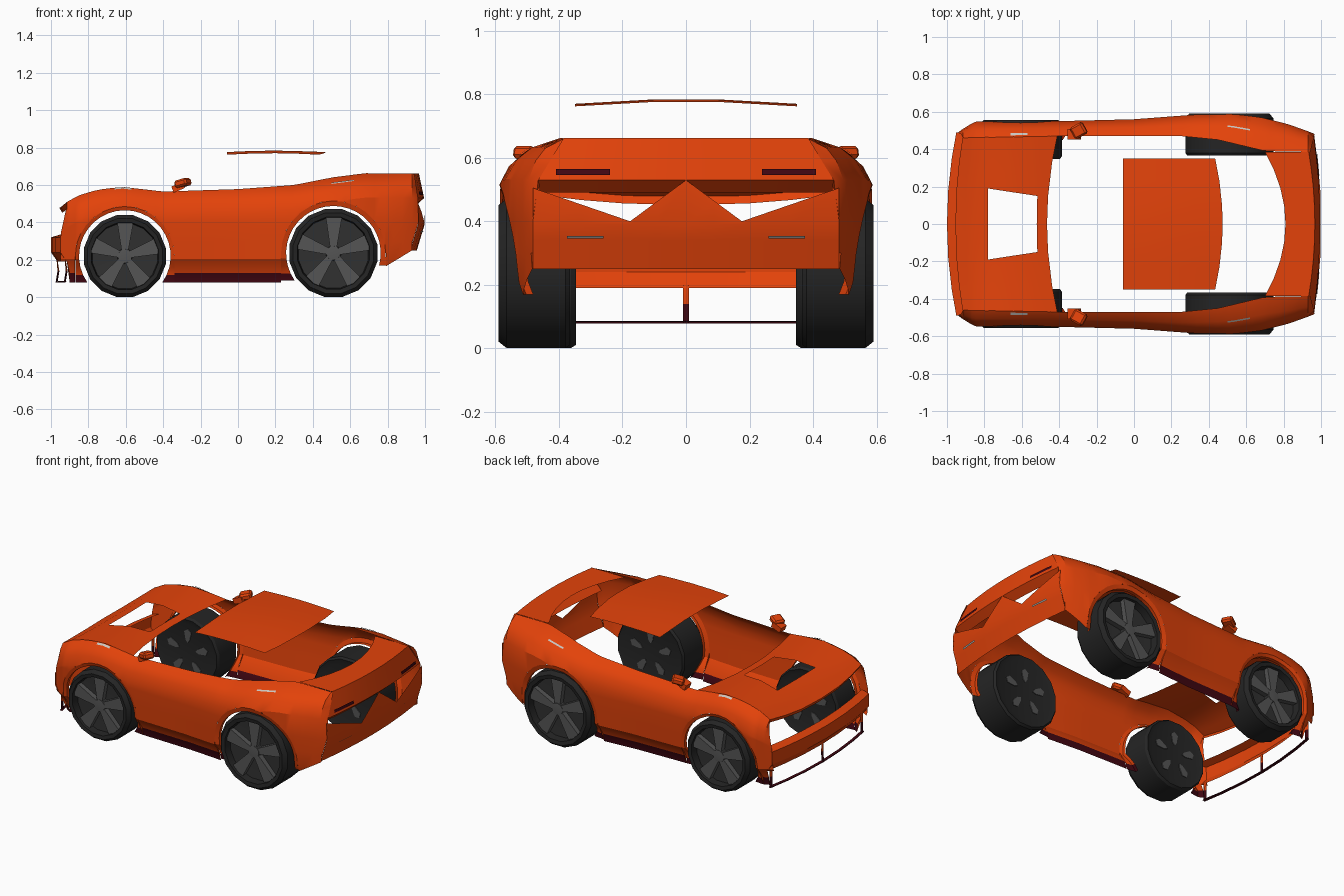
import bpy, bmesh, math
from mathutils import Vector, Matrix

if "Cube" in bpy.data.objects:
    bpy.data.objects.remove(bpy.data.objects["Cube"])


def material(name, rgb):
    m = bpy.data.materials.new(name)
    m.diffuse_color = (*rgb, 1)
    m.use_nodes = True
    m.node_tree.nodes["Principled BSDF"].inputs["Base Color"].default_value = m.diffuse_color
    return m


ORANGE = material("orange paint", (0.77, 0.055, 0.003))
MAROON = material("dark maroon trim", (0.055, 0.002, 0.006))
BLACK = material("tyre black", (0.018, 0.018, 0.018))
DARK = material("rim dark grey", (0.03, 0.03, 0.03))
GREY = material("spoke grey", (0.09, 0.09, 0.09))
PALE = material("pale marker", (0.6, 0.57, 0.53))


def lin(table, x):
    if x <= table[0][0]:
        return table[0][1]
    for (a, u), (b, v) in zip(table, table[1:]):
        if x <= b:
            return u + (v - u) * (x - a) / (b - a)
    return table[-1][1]


def finish(name, bm, mats, mirror=False, closed=False, trim_z=None):
    bmesh.ops.remove_doubles(bm, verts=bm.verts, dist=0.0002)
    bmesh.ops.recalc_face_normals(bm, faces=bm.faces)
    if not closed:  # open sheets face away from the car's middle
        mid = Vector((0, 0, 0.25))
        if sum(f.normal.dot(f.calc_center_median() - mid) * f.calc_area() for f in bm.faces) < 0:
            bmesh.ops.reverse_faces(bm, faces=bm.faces)
    if trim_z:
        for f in bm.faces:
            f.material_index = int(f.calc_center_median().z < trim_z)
    me = bpy.data.meshes.new(name)
    bm.to_mesh(me)
    bm.free()
    for m in mats:
        me.materials.append(m)
    me.shade_smooth()
    me.set_sharp_from_angle(angle=math.radians(28))
    ob = bpy.data.objects.new(name, me)
    bpy.context.collection.objects.link(ob)
    if mirror:
        mod = ob.modifiers.new("mirror", 'MIRROR')
        mod.use_axis = (False, True, False)
        mod.use_mirror_merge = False
    return ob


def add_grid(bm, rows, skip=lambda i, j: False):
    vs = [[bm.verts.new(p) for p in r] for r in rows]
    for i in range(len(vs) - 1):
        for j in range(len(vs[0]) - 1):
            if not skip(i, j):
                bm.faces.new((vs[i][j], vs[i][j + 1], vs[i + 1][j + 1], vs[i + 1][j]))


def sheet(name, rows, mats=(ORANGE,), skip=lambda i, j: False, **kw):
    bm = bmesh.new()
    add_grid(bm, rows, skip)
    return finish(name, bm, mats, **kw)


# Body side curves: top line, half width, inner edge, lower edge
TOP = [(-.95, .49), (-.85, .545), (-.75, .575), (-.62, .59), (-.4, .565), (0, .578), (.3, .6), (.5, .64), (.68, .663), (.96, .66)]
WIDE = [(-.95, .49), (-.85, .547), (-.4, .55), (0, .56), (.33, .585), (.52, .59), (.68, .57), (.82, .535), (.96, .485)]
INNER = [(-.95, .46), (-.4, .47), (.25, .47), (.45, .45), (.7, .39), (.96, .385)]
LOW = [(-.95, .19), (-.915, .19), (-.9, .08), (.3, .08), (.5, .165), (.79, .165), (.93, .25), (.96, .25)]
REAR = [(.25, .955), (.4, 1.0), (.53, .995), (.66, .965)]
ARCHES = [(-.605, .22, .265, .245, -35, 215), (.51, .235, .28, .253, -15, 215)]


def rear_x(y, z):
    return lin(REAR, z) - .035 * (y / .48) ** 2


def low(x):
    for cx, cz, r, *_ in ARCHES:
        if abs(x - cx) <= r + 1e-6:
            return cz + math.sqrt(max(0, r * r - (x - cx) ** 2))
    return lin(LOW, x)


def side_y(x, z):
    w = lin(WIDE, x)
    t = w - lin(INNER, x)
    y = w - lin([(0, t), (.03, t * .48), (.07, t * .2), (.13, 0)], lin(TOP, x) - z)
    tuck = [(.08, .078), (.13, .07), (.205, .015), (.4, 0)] if x < .6 else [(.08, .06), (.21, .015), (.4, 0)]
    return y - lin(tuck, z)


# Body sides with wheel openings
stations = [-.95, -.915, -.9, -.3, -.15, 0, .1, .18, .83, .88, .93, .96]
for cx, cz, r, *_ in ARCHES:
    stations += [cx + r * math.cos(math.pi * k / 14) for k in range(15)]
    stations += [cx - r - .001, cx + r + .001]
rows = []
for x in sorted(stations):
    t, row = lin(TOP, x), []
    for lv in (.08, .13, .205, .3, min(.4, t - .14), t - .13, t - .07, t - .03, t):
        z = max(lv, low(x))
        y = side_y(x, z)
        xx = x
        if x == -.95:
            xx += .035 * max(0, (z - .33) / .16)
        if x == .96:  # rear corner follows the tail's edge
            y = lin([(.25, .482), (.505, .482), (.53, .465), (.66, .385)], z)
            xx = rear_x(y, z)
        row.append((xx, y, z))
    rows.append(row)
sheet("body_side", rows, (ORANGE, MAROON), mirror=True, trim_z=.13)

# Wheel arch lips
for n, (cx, cz, r, ri, a0, a1) in zip(("front", "rear"), ARCHES):
    rows = []
    for k in range(25):
        a = math.radians(a0 + (a1 - a0) * k / 24)
        c, s = math.cos(a), math.sin(a)
        ox = cx + (r * c if s > 0 else math.copysign(r, c))
        x, z = cx + ri * c, cz + ri * s
        y = side_y(ox, cz + r * s)
        rows.append([(ox, y, cz + (r if s > 0 else ri) * s), (x, y - .008, z), (x, y - .03, z)])
    sheet(n + "_arch_lip", rows, (ORANGE, MAROON), mirror=True, trim_z=.13)

# Thin pale slivers on the fenders, above the wheels
for n, x0, x1, d0, d1 in (("front", -.66, -.57, .004, .012), ("rear", .5, .62, .03, .037)):
    rows = []
    for k in range(5):
        x = x0 + (x1 - x0) * k / 4
        t = lin(TOP, x)
        rows.append([(x, side_y(x, t - d) + .003, t - d + .003) for d in (d0, d1)])
    sheet(n + "_fender_marker", rows, (PALE,), mirror=True)

# Bonnet with vent opening
rows = []
xs = [-.955, -.9, -.85, -.78, -.65, -.52, -.465]
for i, x0 in enumerate(xs):
    k = lin([(-.78, .19), (-.52, .15)], x0)
    row = []
    for y in (-1, -.33, -k, 0, k, .33, 1):
        if abs(y) == 1:
            y *= lin(INNER, x0) + .001
        bend = {0: .04, 1: .02, 5: .03, 6: .055}.get(i, 0)
        x = x0 + bend * (y / .47) ** 2
        row.append((x, y, lin(TOP, x) - .012 * (1 - (y / .47) ** 2)))
    rows.append(row)
lip = [(x + .015, y, z - .025) for x, y, z in rows[0]]
sheet("bonnet", [lip] + rows, skip=lambda i, j: i in (4, 5) and j in (2, 3))

# Front bumper beam, splitter strip and struts
YS = [-.49, -.35, -.18, 0, .18, .35, .49]


def nose(y):
    return -1 + .05 * (y / .49) ** 2


sheet("front_bumper", [[(nose(y) + dx, y, z) for y in YS]
                       for dx, z in ((.05, .335), (.0, .32), (.0, .24), (.035, .19))])
sheet("splitter", [[(nose(y * .96) + dx, y * .96, z) for y in YS]
                   for dx, z in ((.04, .086), (.025, .083), (.025, .078), (.04, .078))], (MAROON,))
for n, y, w in (("centre", 0, .01), ("left", .458, .014), ("right", -.458, .014)):
    x = nose(y)
    sheet(n + "_front_strut", [[(x + .035, y - w, z), (x + dx, y, z), (x + .035, y + w, z)]
                               for z, dx in ((.08, .025), (.14, .045), (.2, .03))], (ORANGE, MAROON), trim_z=.14)

# Roof panel
sheet("roof", [[(x + (.04 * (1 - (y / .35) ** 2) if x > .4 else 0), y, z - .014 * max(0, (abs(y) - .1) / .25))
                for y in (-.35, -.23, -.1, 0, .1, .23, .35)]
               for x, z in ((-.06, .776), (.07, .782), (.2, .784), (.33, .781), (.434, .776))])

# Rear deck and upper tail band
U = [-1, -.75, -.5, -.25, 0, .25, .5, .75, 1]
rows = [[(.81 - .11 * u * u, .385 * u, .662) for u in U]]
for z, base, h in ((.662, .967, .385), (.53, .995, .465), (.49, .95, .46)):
    rows.append([(base - .033 * u * u, h * u, z) for u in U])
sheet("rear_deck", rows)

# Tail panel with a W-shaped top edge
W = [(-.482, .505), (-.33, .453), (-.176, .4), (-.088, .465), (0, .53), (.088, .465), (.176, .4), (.33, .453), (.482, .505)]
rows = [[(rear_x(y, z) + .001, y, z) for y, z in [(y, lo + (t - lo) * f) for y, t in W]]
        for lo, f in ((.25, 0), (.34, 0), (.39, 0), (.39, 1))]
sheet("tail_panel", rows)

# Dark tail slots and pale lower reflectors
sheet("tail_slot", [[(1.001 + (.53 - z) * .21 - .033 * (y / .45) ** 2, y, z) for y in (.24, .3, .36, .41)]
                    for z in (.546, .564)], (MAROON,), mirror=True)
sheet("tail_reflector", [[(rear_x(y, .34) + .016 + (z - .35), y, z) for y in (.26, .3, .34, .375)]
                         for z in (.346, .353)], (PALE,), mirror=True)

# Door mirrors
bm = bmesh.new()
bmesh.ops.create_cube(bm, size=1, matrix=Matrix.Translation((-.295, .5, .611)) @ Matrix.Rotation(.5, 4, 'Z')
                      @ Matrix.Rotation(-.25, 4, 'Y') @ Matrix.Diagonal((.075, .07, .04, 1)))
bmesh.ops.bevel(bm, geom=bm.edges[:], offset=.01, segments=1, affect='EDGES')
bmesh.ops.create_cube(bm, size=1, matrix=Matrix.Translation((-.32, .48, .588)) @ Matrix.Rotation(-.4, 4, 'Y')
                      @ Matrix.Diagonal((.065, .055, .035, 1)))
finish("door_mirror", bm, (ORANGE,), mirror=True, closed=True)


# Wheels
def lathe(name, cx, r, profile, mat, sides=16):
    ring = [2 * math.pi * (k % sides + .5) / sides for k in range(sides + 1)]
    sheet(name, [[(cx + q * math.cos(a), y, r + q * math.sin(a)) for a in ring] for q, y in profile],
          (mat,), mirror=True, closed=True)


def wedge(bm, cx, r, a, pts, y0, y1):
    f = []
    for y in (y0, y1):
        f.append([bm.verts.new((cx + p * math.cos(a) - q * math.sin(a), y, r + p * math.sin(a) + q * math.cos(a)))
                  for p, q in pts])
    bm.faces.new(f[0])
    bm.faces.new(f[1])
    for i in range(len(pts)):
        j = (i + 1) % len(pts)
        bm.faces.new((f[0][i], f[0][j], f[1][j], f[1][i]))


for n, cx, r, yi, yo in (("front", -.605, .22, .347, .555), ("rear", .51, .236, .365, .59)):
    rim = r * .83
    r2 = r * 1.015
    lathe(n + "_tyre", cx, r, [(0, yi + .01), (rim, yi + .01), (r * .97, yi), (r2, yi + .015), (r2, yo - .025),
                               (r * .93, yo), (rim, yo - .004), (rim * .97, yo - .05)], BLACK)
    lathe(n + "_rim", cx, r, [(rim * .97, yo - .05), (0, yo - .055)], DARK)
    lathe(n + "_hub", cx, r, [(.042, yo - .06), (.038, yo - .018), (0, yo - .015)], GREY, 10)
    bm = bmesh.new()
    for k in range(5):
        a = math.pi * 2 * k / 5 + .3
        wedge(bm, cx, r, a, [(.03, -.018), (rim, -.044), (rim, .044), (.03, .018)], yo - .055, yo - .02)
        # light patches on the inner wheel face
        wedge(bm, cx, r, a, [(.06, 0), (.08, -.015), (.13, -.025), (.15, 0), (.13, .025), (.08, .015)], yi + .006, yi + .012)
    finish(n + "_spokes", bm, (GREY,), mirror=True, closed=True)
